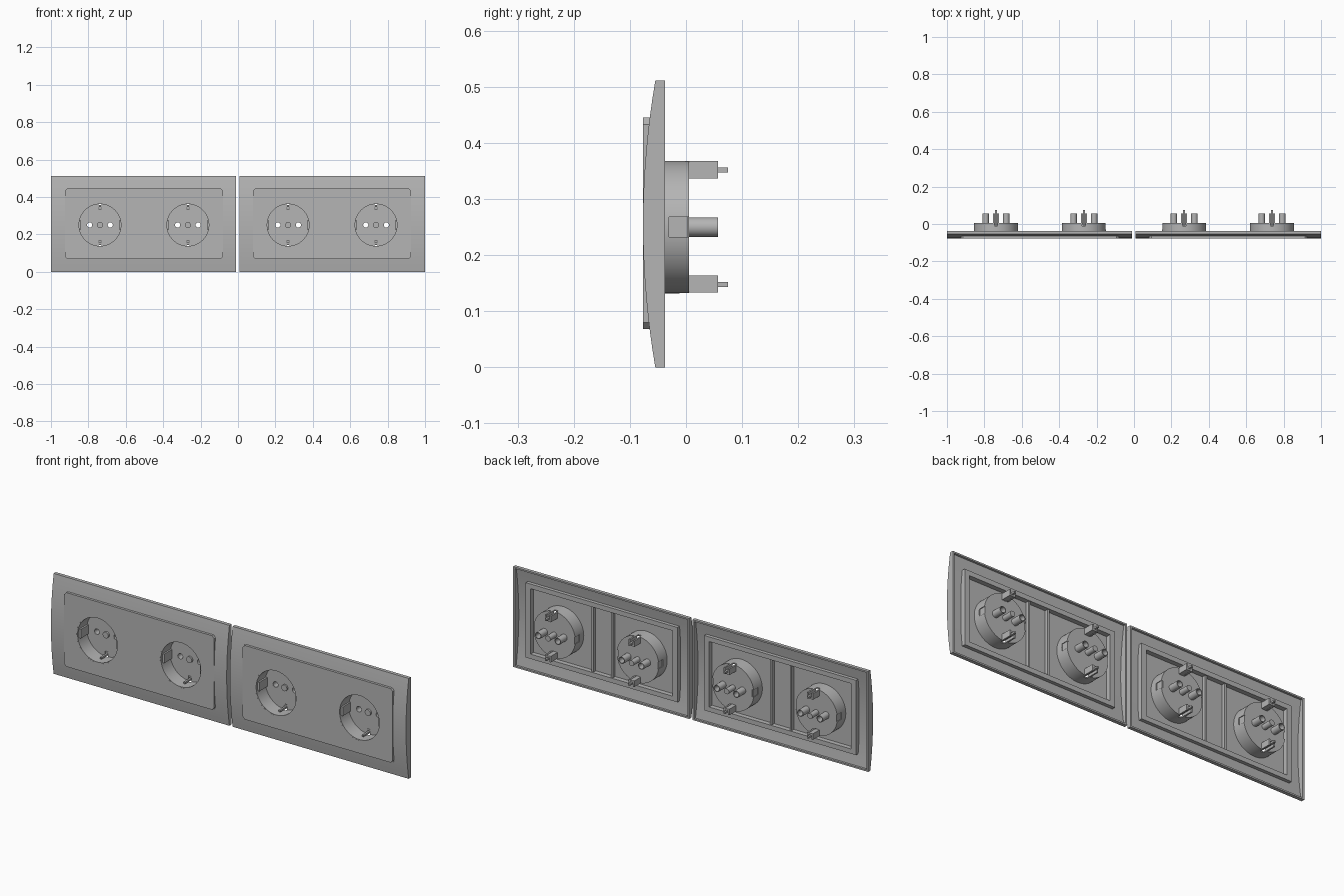
import bpy, bmesh
from math import sin, cos, pi, radians

if "Cube" in bpy.data.objects:
    bpy.data.objects.remove(bpy.data.objects["Cube"], do_unlink=True)

GREY = (0.46, 0.46, 0.46, 1)
mat = bpy.data.materials.new("plain_grey")
mat.use_nodes = True
mat.diffuse_color = GREY
mat.node_tree.nodes["Principled BSDF"].inputs["Base Color"].default_value = GREY

MID_Z = 0.2555
BACK, FRONT = -0.037, -0.077


def prism(name, pts, axis, a, b):
    """Extrude a closed outline along x (outline in y, z) or y (outline in x, z)."""
    bm = bmesh.new()
    place = (lambda p, t: (t, p[0], p[1])) if axis == "x" else (lambda p, t: (p[0], t, p[1]))
    ends = [[bm.verts.new(place(p, t)) for p in pts] for t in (a, b)]
    for end in ends:
        bm.faces.new(end)
    n = len(pts)
    for i in range(n):
        j = (i + 1) % n
        bm.faces.new((ends[0][i], ends[0][j], ends[1][j], ends[1][i]))
    bmesh.ops.recalc_face_normals(bm, faces=bm.faces[:])
    mesh = bpy.data.meshes.new(name)
    bm.to_mesh(mesh)
    bm.free()
    mesh.materials.append(mat)
    ob = bpy.data.objects.new(name, mesh)
    bpy.context.collection.objects.link(ob)
    return ob


def box(name, x0, x1, y0, y1, z0, z1):
    return prism(name, [(x0, z0), (x1, z0), (x1, z1), (x0, z1)], "y", y0, y1)


def rod(name, x, z, r, y0, y1, n=24):
    ring = [(x + r * cos(2 * pi * i / n), z + r * sin(2 * pi * i / n)) for i in range(n)]
    return prism(name, ring, "y", y0, y1)


def cut(ob, *cutters):
    """Subtract the cutters, bake the result and remove them."""
    bpy.context.view_layer.objects.active = ob
    for c in cutters:
        c.hide_render = True
        m = ob.modifiers.new("cut", "BOOLEAN")
        m.operation, m.solver, m.object = "DIFFERENCE", "EXACT", c
        bpy.ops.object.modifier_apply(modifier=m.name)
        bpy.data.objects.remove(c, do_unlink=True)
    return ob


def smooth(ob):
    bpy.ops.object.select_all(action="DESELECT")
    ob.select_set(True)
    bpy.context.view_layer.objects.active = ob
    bpy.ops.object.shade_smooth_by_angle(angle=radians(30))


def bowed(inset, back):
    """Side profile with a gently bowed front."""
    pts = [(back, MID_Z * 2 - inset), (back, inset)]
    half = MID_Z - inset
    for i in range(17):
        t = -1 + i / 8
        z = MID_Z + t * half
        y = FRONT + 0.0003 + 0.022 * ((z - MID_Z) / MID_Z) ** 2 + inset
        pts.append((y, z))
    return pts


def socket(tag, x):
    z = 0.25
    # Round cup with a floor, open to the front
    cup = rod(tag + "_cup", x, z, 0.118, -0.0768, 0.005, 64)
    cutters = [rod("c", x, z, 0.112, -0.1, -0.003, 64)]
    for s in (-1, 1):
        cutters.append(rod("c", x + s * 0.055, z, 0.0145, -0.05, 0.05))
        cutters.append(box("c", x - 0.009, x + 0.009, -0.012, 0.05,
                           z + s * 0.102 - 0.016, z + s * 0.102 + 0.017))
        # Keying grooves on the outside
        cutters.append(box("c", x + s * 0.118 - 0.01, x + s * 0.118 + 0.01, -0.03, 0.02,
                           z - 0.018, z + 0.018))
    cut(cup, *cutters)
    smooth(cup)
    for s, side in ((-1, "right"), (1, "left")):
        # Keying rib inside the cup
        box(f"{tag}_{side}_rib", x + s * 0.107 - 0.006, x + s * 0.107 + 0.006,
            -0.066, 0.004, z - 0.023, z + 0.023)
        # Hollow contact tube
        tube = rod(f"{tag}_{side}_contact_tube", x + s * 0.055, z, 0.0175, -0.002, 0.057)
        cut(tube, rod("c", x + s * 0.055, z, 0.0138, -0.05, 0.1))
        smooth(tube)
    for s, side in ((-1, "lower"), (1, "upper")):
        # Earth clip in its slotted housing
        zc = z + s * 0.102
        for k, wall in ((-1, "right"), (1, "left")):
            xc = x + k * 0.0125
            box(f"{tag}_{side}_{wall}_housing", xc - 0.004, xc + 0.004, -0.002, 0.057,
                zc - 0.015, zc + 0.016)
        box(f"{tag}_{side}_housing_bridge", x - 0.012, x + 0.012, 0.0, 0.056,
            zc - s * 0.01 - 0.004, zc - s * 0.01 + 0.004)
        box(f"{tag}_{side}_earth_clip", x - 0.005, x + 0.005, -0.05, 0.075,
            zc - 0.005, zc + 0.004)
    # Centre screw and its boss
    smooth(rod(tag + "_screw_boss", x, z, 0.014, -0.001, 0.057))
    smooth(rod(tag + "_screw_head", x, z, 0.016, -0.012, 0.0))


for s, side in ((-1, "right"), (1, "left")):
    cx = s * 0.503
    x0, x1 = cx - 0.497, cx + 0.494 + 0.003
    if s < 0:
        x1 -= 0.004
    else:
        x0 += 0.002
    z0, z1 = 0.068, 0.445

    # Bowed hollow frame
    frame = prism(side + "_frame", bowed(0, BACK), "x", x0, x1)
    cut(frame, prism("c", bowed(0.008, 0.0), "x", x0 + 0.01, x1 - 0.01),
        box("c", cx - 0.42, cx + 0.42, -0.2, 0.1, z0 + 0.002, z1 - 0.002))
    smooth(frame)

    # Rim behind the opening
    rim = box(side + "_back_rim", cx - 0.427, cx + 0.427, -0.064, -0.039, z0 - 0.002, z1 + 0.002)
    cut(rim, box("c", cx - 0.4, cx + 0.4, -0.2, 0.1, z0 + 0.022, z1 - 0.022))

    # Flat cover plate with clipped corners and two round openings
    w, c = 0.4225, 0.012
    outline = [(cx - w + c, z0), (cx + w - c, z0), (cx + w, z0 + c), (cx + w, z1 - c),
               (cx + w - c, z1), (cx - w + c, z1), (cx - w, z1 - c), (cx - w, z0 + c)]
    plate = prism(side + "_cover_plate", outline, "y", FRONT, -0.063)
    cut(plate, *[rod("c", cx + k * 0.235, 0.25, 0.1165, -0.2, 0.1, 64) for k in (-1, 1)])

    # Ribs dividing the back of the plate
    for k, name in ((-1, "right"), (1, "left")):
        xr = cx + k * 0.055
        box(f"{side}_{name}_divider", xr - 0.005, xr + 0.005, -0.065, -0.045, z0 + 0.02, z1 - 0.02)
        socket(f"{side}_frame_{name}_socket", cx + k * 0.235)
